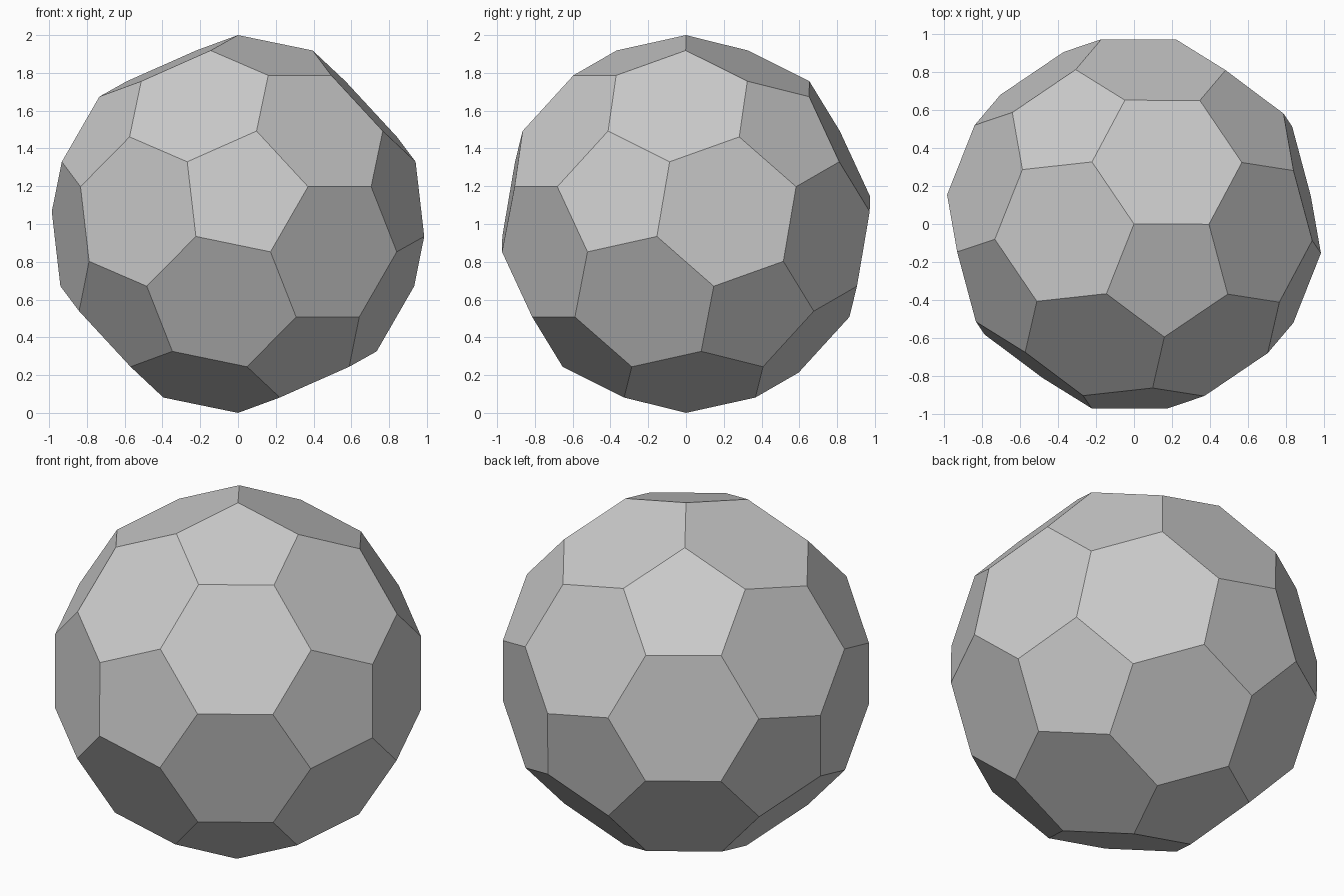
import bpy, bmesh, math
from mathutils import Vector, Matrix

if "Cube" in bpy.data.objects:
    bpy.data.objects.remove(bpy.data.objects["Cube"])

# Icosahedron used as the base for truncation
ico = bmesh.new()
bmesh.ops.create_icosphere(ico, subdivisions=1, radius=1.0)

# Cut every edge into thirds: these 60 points are the ball's corners
bm = bmesh.new()
for e in ico.edges:
    a, b = (v.co for v in e.verts)
    for t in (1 / 3, 2 / 3):
        bm.verts.new(a.lerp(b, t).normalized())
ico.free()

# Wrap the corners and merge coplanar triangles into 12 pentagons and 20 hexagons
hull = bmesh.ops.convex_hull(bm, input=bm.verts[:])
bmesh.ops.dissolve_limit(bm, angle_limit=math.radians(2), verts=bm.verts[:], edges=bm.edges[:])
bmesh.ops.recalc_face_normals(bm, faces=bm.faces[:])

# Stand the ball on a corner, the top pentagon facing front right
bm.verts.ensure_lookup_table()
top = bm.verts[0]
seam = next(e for e in top.link_edges if all(len(f.verts) == 6 for f in e.link_faces))
upright = top.co.rotation_difference(Vector((0, 0, 1))).to_matrix()
d = upright @ (seam.other_vert(top).co - top.co)
spin = Matrix.Rotation(math.radians(124.1) - math.atan2(d.y, d.x), 3, 'Z')
bm.transform(Matrix.Translation((0, 0, 1)) @ (spin @ upright).to_4x4())

# Ball object, flat shaded
mesh = bpy.data.meshes.new("paneled_ball")
bm.to_mesh(mesh)
bm.free()
ball = bpy.data.objects.new("paneled_ball", mesh)
bpy.context.collection.objects.link(ball)
